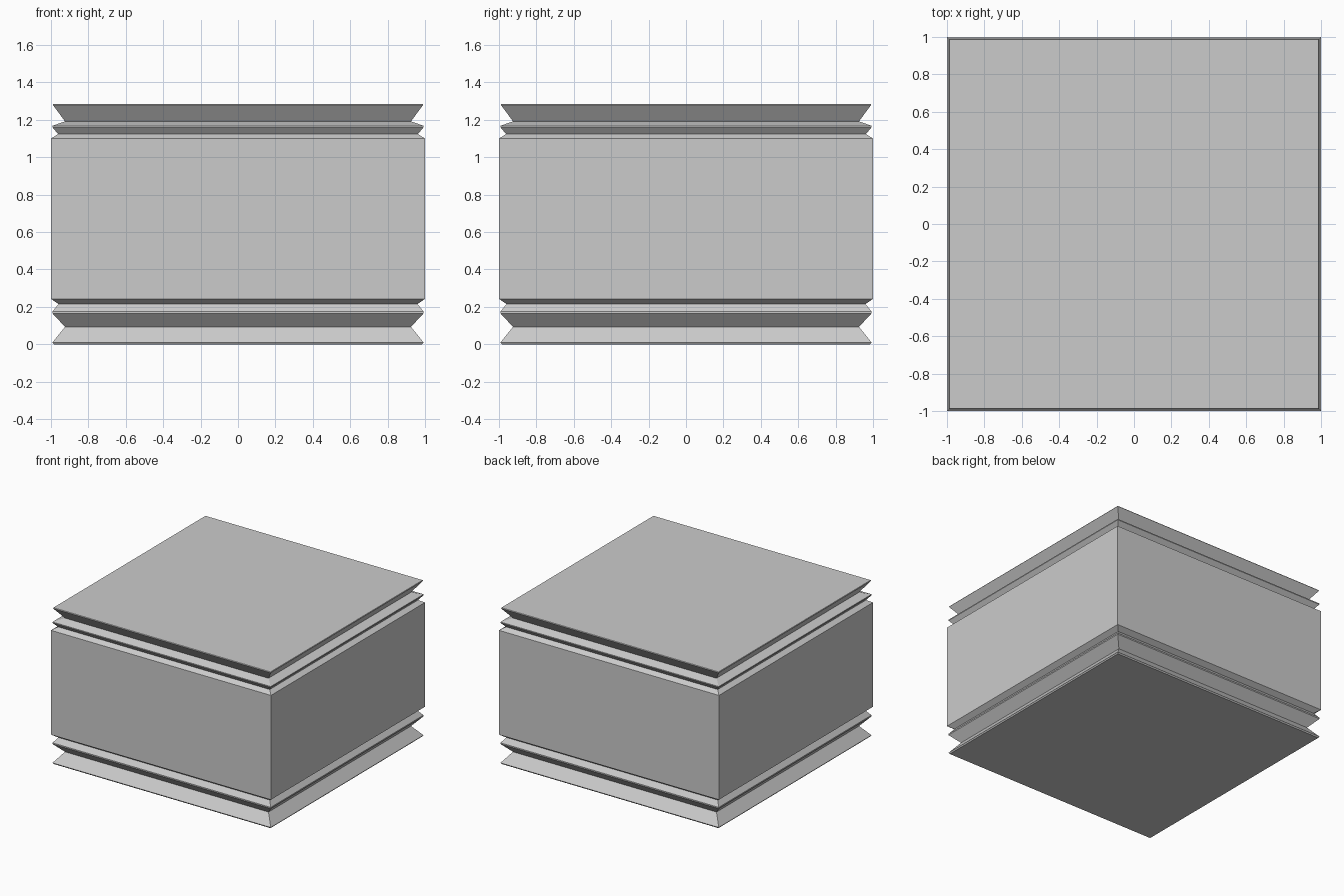
import bpy, bmesh

if "Cube" in bpy.data.objects:
    bpy.data.objects.remove(bpy.data.objects["Cube"])

# Square block profile: (half width, height), bottom to top
PROFILE = [
    (0.985, 0.0), (0.992, 0.01),                  # base lip
    (0.925, 0.093), (0.992, 0.165), (0.992, 0.175),  # wide lower groove and rib
    (0.96, 0.215), (1.0, 0.243),                  # narrow lower groove
    (1.0, 1.10),                                  # main body
    (0.962, 1.124), (0.992, 1.16), (0.992, 1.168),   # narrow upper groove and rib
    (0.925, 1.192), (0.99, 1.28), (0.987, 1.285),    # wide upper groove and top lip
]


def square_loft(name, profile):
    bm = bmesh.new()
    corners = [(-1, -1), (1, -1), (1, 1), (-1, 1)]
    rings = [[bm.verts.new((x * r, y * r, z)) for x, y in corners] for r, z in profile]
    for low, high in zip(rings, rings[1:]):
        for i in range(4):
            j = (i + 1) % 4
            bm.faces.new((low[i], low[j], high[j], high[i]))
    bm.faces.new(rings[0][::-1])
    bm.faces.new(rings[-1])
    mesh = bpy.data.meshes.new(name)
    bm.to_mesh(mesh)
    bm.free()
    obj = bpy.data.objects.new(name, mesh)
    bpy.context.collection.objects.link(obj)
    return obj


# Grooved plinth block
square_loft("grooved_block", PROFILE)
